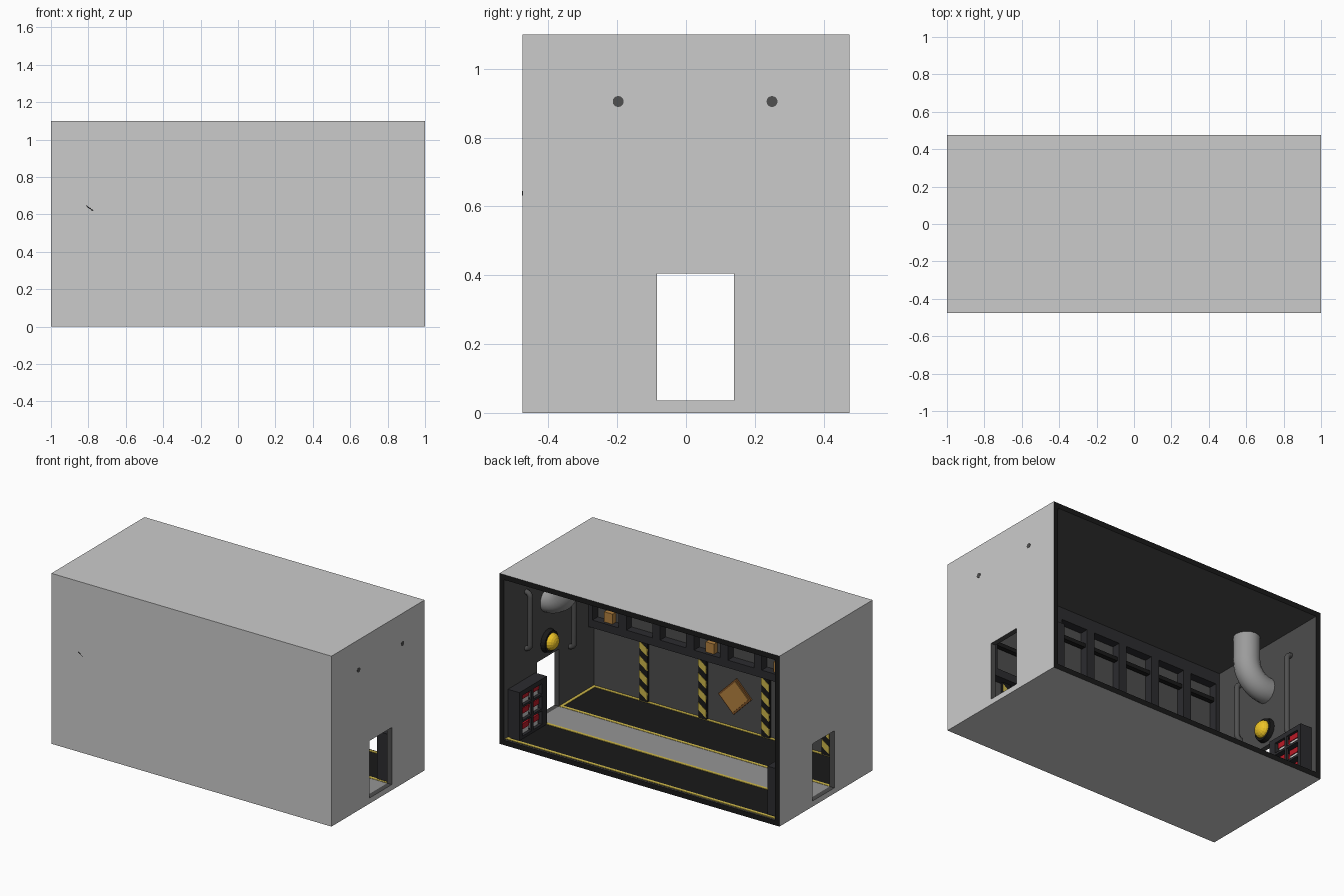
import bpy, bmesh, math
from mathutils import Matrix

if "Cube" in bpy.data.objects:
    bpy.data.objects.remove(bpy.data.objects["Cube"])


def mat(name, r, g, b):
    m = bpy.data.materials.new(name)
    m.diffuse_color = (r, g, b, 1)
    m.use_nodes = True
    m.node_tree.nodes["Principled BSDF"].inputs["Base Color"].default_value = m.diffuse_color
    return m


BLACK = mat("black", .01, .01, .01)
DARK = mat("dark_lining", .075, .075, .075)
FRAME = mat("frame_dark", .025, .025, .028)
YELLOW = mat("safety_yellow", .62, .48, .07)
AMBER = mat("lamp_amber", .85, .55, .02)
ORANGE = mat("orange", .45, .22, .05)
RED = mat("red", .5, .01, .02)
METAL = mat("pipe_metal", .33, .33, .33)
PIPE = mat("pipe_dark", .08, .08, .08)
WALK = mat("walkway_grey", .3, .3, .3)
WHITE = mat("white", .75, .75, .75)


def finish(name, bm, m=None):
    bmesh.ops.recalc_face_normals(bm, faces=bm.faces)
    me = bpy.data.meshes.new(name)
    bm.to_mesh(me)
    bm.free()
    ob = bpy.data.objects.new(name, me)
    bpy.context.collection.objects.link(ob)
    if m:
        me.materials.append(m)
    return ob


def add_box(bm, x0, x1, y0, y1, z0, z1):
    x0, x1 = sorted((x0, x1))
    M = Matrix.Translation(((x0 + x1) / 2, (y0 + y1) / 2, (z0 + z1) / 2)) @ \
        Matrix.Diagonal((x1 - x0, y1 - y0, z1 - z0, 1))
    return bmesh.ops.create_cube(bm, size=1, matrix=M)


def boxes(name, m, *items):
    bm = bmesh.new()
    for i in items:
        add_box(bm, *i)
    return finish(name, bm, m)


def tube(name, pts, r, m):
    cu = bpy.data.curves.new(name, 'CURVE')
    cu.dimensions = '3D'
    cu.bevel_depth = r
    cu.bevel_resolution = 6
    cu.use_fill_caps = True
    sp = cu.splines.new('POLY')
    sp.points.add(len(pts) - 1)
    for p, c in zip(sp.points, pts):
        p.co = (*c, 1)
    ob = bpy.data.objects.new(name, cu)
    bpy.context.collection.objects.link(ob)
    bpy.ops.object.select_all(action='DESELECT')
    ob.select_set(True)
    bpy.context.view_layer.objects.active = ob
    bpy.ops.object.convert(target='MESH')
    ob.data.materials.clear()
    ob.data.materials.append(m)
    bpy.ops.object.shade_smooth_by_angle()


def bend(cx, cz, r, a0, a1, y, s, n=10):
    # arc in the xz plane, mirrored in x by s
    return [(s * (cx + r * math.cos(t)), y, cz + r * math.sin(t))
            for t in (math.radians(a0 + (a1 - a0) * i / n) for i in range(n + 1))]


T, X, Y, H = .033, 1, .475, 1.1
IX, IY = X - T, Y - T
DY = .0275          # centre of the doorways

# shell: box open at the back, thickened inwards
bm = bmesh.new()
add_box(bm, -X, X, -Y, Y, 0, H)
bmesh.ops.recalc_face_normals(bm, faces=bm.faces)
bmesh.ops.delete(bm, geom=[f for f in bm.faces if f.normal.y > .9], context='FACES')
shell = finish("room_shell", bm)
for m in (mat("shell_grey", .6, .6, .6), DARK, BLACK):
    shell.data.materials.append(m)
so = shell.modifiers.new("thickness", 'SOLIDIFY')
so.thickness, so.offset = T, -1
so.use_even_offset = True
so.material_offset, so.material_offset_rim = 1, 2

# doorway cutter through both side walls
cut = boxes("doorway_cutter", DARK, (-1.2, 1.2, DY - .1125, DY + .1125, .036, .405))
cut.hide_render = True
cut.hide_viewport = True
cut.display_type = 'WIRE'
bo = shell.modifiers.new("doorways", 'BOOLEAN')
bo.object, bo.operation, bo.solver = cut, 'DIFFERENCE', 'EXACT'
bo.material_mode = 'TRANSFER'

# floor: walkway, two black pads, yellow outlines
boxes("walkway", WALK, (-IX, IX, DY - .1125, DY + .1125, T - .01, .036))
for name, y0, y1 in (("front", -IY, DY - .1125), ("back", DY + .1125, Y - .012)):
    boxes(name + "_floor_pad", BLACK, (-IX, IX, y0, y1, T - .01, .035))
    w = .02
    boxes(name + "_floor_lines", YELLOW,
          (-IX, IX, y0, y0 + w, .03, .038), (-IX, IX, y1 - w, y1, .03, .038),
          (-IX, -IX + w, y0 + w, y1 - w, .03, .038), (IX - w, IX, y0 + w, y1 - w, .03, .038))

# front wall: striped pillars
for i, x in enumerate((.6, .18, -.27, -.7)):
    boxes(f"pillar_{i}", BLACK, (x - .028, x + .028, -IY - .005, -IY + .02, T, .44))
    bm = bmesh.new()
    for k in range(4):
        z = .05 + k * .095
        vs = [bm.verts.new((x + a, -IY + .022, z + b)) for a, b in
              ((-.028, 0), (.028, .04), (.028, .088), (-.028, .048))]
        f = bm.faces.new(vs)
        ex = bmesh.ops.extrude_face_region(bm, geom=[f])
        bmesh.ops.translate(bm, vec=(0, -.01, 0),
                            verts=[v for v in ex['geom'] if isinstance(v, bmesh.types.BMVert)])
    finish(f"pillar_stripes_{i}", bm, YELLOW)

# diamond panel on the front wall
for name, sx, sz, d, m in (("diamond_rim", .18, .155, .012, mat("rim_brown", .2, .08, .02)),
                           ("diamond_panel", .155, .13, .018, ORANGE)):
    ob = boxes(name, m, (-sx / 2, sx / 2, 0, d, -sz / 2, sz / 2))
    ob.location = (-.045, -IY - .001, .236)
    ob.rotation_euler = (0, math.radians(45), 0)

# upper rack on the front wall: rails, posts and shelves
y0, y1, z0, z1 = -IY - .005, -IY + .055, .435, H - T
N = 8
P = 2 * IX / N
items = [(-IX, IX, y0, y1, z0, z0 + .05), (-IX, IX, y0, y1, .99, z1)]
items += [(-IX + P * i - (.028 if i else 0), -IX + P * i + (.028 if i < N else 0), y0, y1, z0, z1)
          for i in range(N + 1)]
boxes("wall_rack_frame", FRAME, *items)
boxes("wall_rack_bars", BLACK, *[(-IX, IX, -IY + .01, -IY + .04, z, z + .025) for z in (.65, .88)])
boxes("wall_rack_boxes", ORANGE, *[(-IX + P * (i + .35), -IX + P * (i + .6), -IY, -IY + .035, .485, .55)
                                   for i in (2, 4, 7)])
tube("rack_tool", [(-.81, -Y + .002, .645), (-.775, -Y + .002, .62), (-.74, -IY + .03, .53)], .003, BLACK)

# end walls: duct, pipes, lamp and canister rack, mirrored
for s, side in ((1, "right"), (-1, "left")):
    R, zc = .145, .77
    tube(side + "_duct",
         [(s * (IX - R), DY, H - T + .005)] + bend(IX, zc + R, R, 180, 270, DY, s) +
         [(s * (IX + .01), DY, zc)], .078, METAL)
    out = 1.001 if s > 0 else .99
    low = (.54, .38) if s > 0 else (.38, .54)
    for j, (y, zb) in enumerate(zip((.25, -.197), low)):
        r = .03
        tube(f"{side}_pipe_{j}",
             [(s * out, y, .905)] + bend(IX, .905 - r, r, 90, 180, y, s, 6) +
             bend(IX, zb + r, r, 180, 270, y, s, 6) + [(s * .99, y, zb)], .016, PIPE)

    # lamp above the doorway
    bm = bmesh.new()
    bmesh.ops.create_cone(bm, cap_ends=True, segments=24, radius1=.075, radius2=.068, depth=.03,
                          matrix=Matrix.Translation((s * (IX - .012), DY, .505)) @
                          Matrix.Rotation(-s * math.pi / 2, 4, 'Y'))
    finish(side + "_lamp_base", bm, BLACK)
    bm = bmesh.new()
    bmesh.ops.create_uvsphere(bm, u_segments=16, v_segments=10, radius=.055,
                              matrix=Matrix.Translation((s * (IX - .025), DY, .505)) @
                              Matrix.Rotation(math.pi / 2, 4, 'Y') @ Matrix.Diagonal((1, 1, .8, 1)))
    finish(side + "_lamp_dome", bm, AMBER)

    # canister rack
    xi, xo, ya, yb, zt = s * .885, s * (IX + .005), .155, .435, .345
    fr = [(xi, xo, ya, ya + .05, T, zt), (xi, xo, yb - .03, yb, T, zt),
          (s * .95, xo, ya, yb, T, zt), (xi, xo, ya, yb, zt - .03, zt), (xi, xo, ya, yb, T, T + .02)]
    fr += [(xi, xo, ya, yb, z, z + .014) for z in (.14, .235)]
    fr.append((xi, s * .9, .29, .31, T, zt))
    boxes(side + "_rack", FRAME, *fr)
    cells = [(y, z) for y in (.215, .315) for z in (.054, .154, .249)]
    boxes(side + "_rack_white_cans", WHITE,
          *[(s * .905, s * .955, y, y + .075, z - .002, z + .03) for y, z in cells])
    boxes(side + "_rack_red_cans", RED,
          *[(s * .9, s * .955, y, y + .075, z + .03, z + .065) for y, z in cells])
